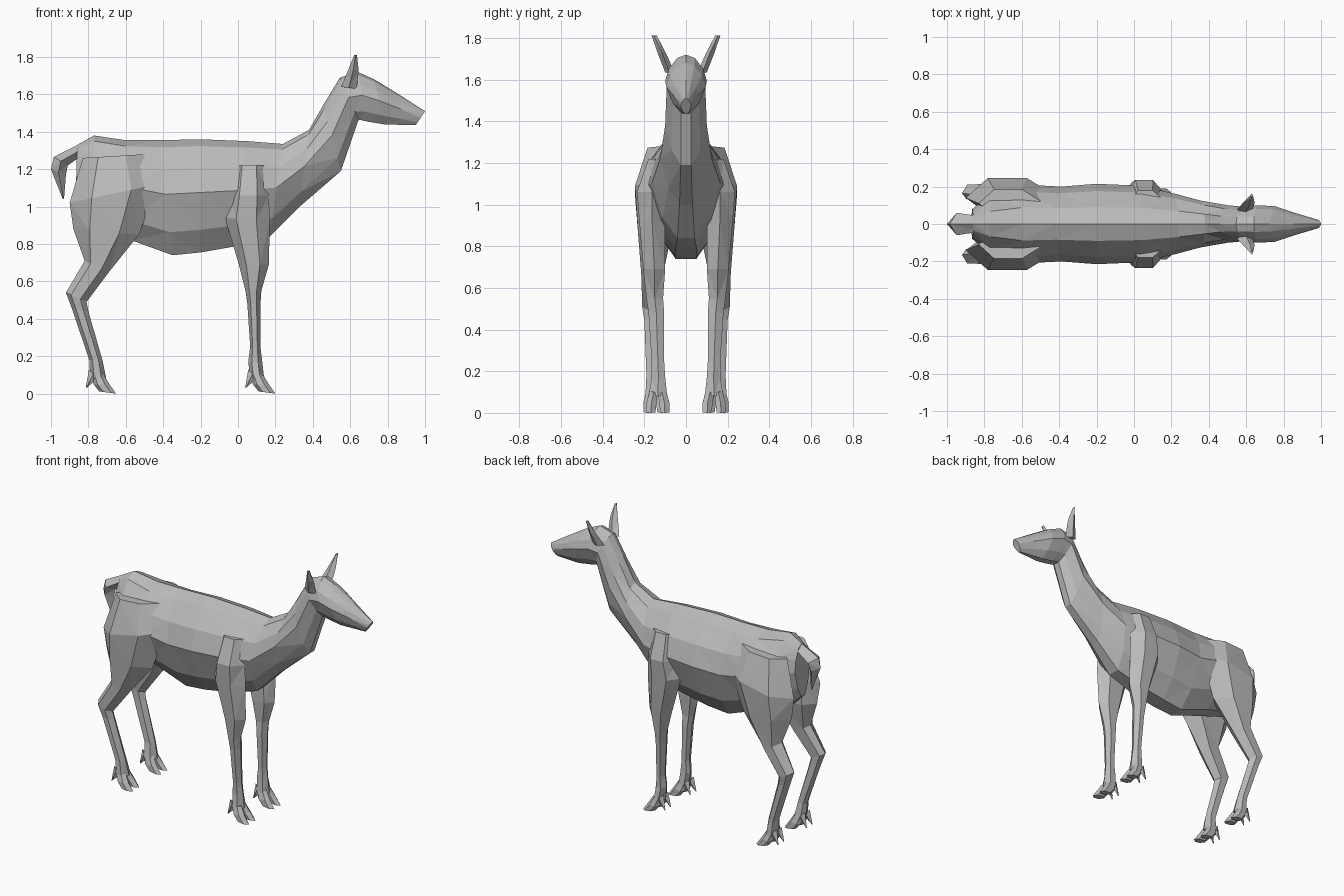
import bpy
import bmesh

cube = bpy.data.objects.get("Cube")
if cube:
    bpy.data.objects.remove(cube, do_unlink=True)

# Single flat coat colour
GREY = (0.5, 0.5, 0.5, 1)
coat = bpy.data.materials.new("coat_grey")
coat.use_nodes = True
coat.diffuse_color = GREY
shader = next(n for n in coat.node_tree.nodes if n.type == 'BSDF_PRINCIPLED')
shader.inputs["Base Color"].default_value = GREY
shader.inputs["Roughness"].default_value = 0.9

# Section outlines: (fraction from first to second edge, fraction across y)
HALF = [(0, 0), (.06, .42), (.25, .82), (.47, 1), (.8, .68), (1, .25)]
TRUNK = [(t, .5 + s / 2) for t, s in HALF] + [(t, .5 - s / 2) for t, s in HALF[:0:-1]]
HEX = [(0, .4), (.25, 1), (.7, 1), (1, .5), (.75, 0), (.2, 0)]
DIAMOND = [(0, .5), (.5, 1), (1, .5), (.5, 0)]


def loft(name, outline, rings, mirror=False):
    """Skin rings of (edge a (x, z), edge b (x, z), y low, y high)."""
    bm = bmesh.new()
    loops = []
    for a, b, y0, y1 in rings:
        loops.append([bm.verts.new((a[0] + (b[0] - a[0]) * t,
                                    y0 + (y1 - y0) * s,
                                    a[1] + (b[1] - a[1]) * t)) for t, s in outline])
    n = len(outline)
    for p, q in zip(loops, loops[1:]):
        for i in range(n):
            j = (i + 1) % n
            bm.faces.new((p[i], p[j], q[j], q[i]))
    bm.faces.new(loops[0])
    bm.faces.new(loops[-1])
    bmesh.ops.triangulate(bm, faces=bm.faces[:])
    bmesh.ops.recalc_face_normals(bm, faces=bm.faces[:])
    mesh = bpy.data.meshes.new(name)
    bm.to_mesh(mesh)
    bm.free()
    mesh.materials.append(coat)
    obj = bpy.data.objects.new(name, mesh)
    bpy.context.collection.objects.link(obj)
    if mirror:
        mod = obj.modifiers.new("mirror", 'MIRROR')
        mod.use_axis = (False, True, False)
        mod.use_mirror_merge = False
    return obj


def centred(rows):
    return [(a, b, -w, w) for a, b, w in rows]


# Trunk, neck and head in one skin, from rump to nose
loft("body_neck_head", TRUNK, centred([
    ((-.86, 1.33), (-.87, .98), .08),
    ((-.77, 1.38), (-.77, .88), .16),
    ((-.6, 1.355), (-.57, .82), .21),
    ((-.42, 1.355), (-.35, .74), .2),
    ((-.2, 1.36), (-.2, .755), .215),
    ((.05, 1.35), (.0, .79), .205),
    ((.24, 1.335), (.17, .84), .165),
    ((.38, 1.41), (.33, 1.0), .125),
    ((.46, 1.55), (.55, 1.19), .1),
    ((.545, 1.69), (.645, 1.465), .092),
    ((.64, 1.72), (.69, 1.455), .1),
    ((.73, 1.68), (.78, 1.44), .095),
    ((.86, 1.6), (.87, 1.437), .058),
    ((1.0, 1.51), (.95, 1.435), .025),
]))

# Tail hanging behind the rump
loft("tail", DIAMOND, centred([
    ((-.79, 1.365), (-.84, 1.27), .04),
    ((-.985, 1.265), (-.91, 1.22), .06),
    ((-1.0, 1.2), (-.92, 1.17), .045),
    ((-.937, 1.04), (-.93, 1.045), .006),
]))

# Pointed ears
loft("ears", DIAMOND, [
    ((.55, 1.64), (.635, 1.63), .055, .1),
    ((.585, 1.72), (.645, 1.73), .095, .135),
    ((.622, 1.812), (.636, 1.81), .14, .165),
], mirror=True)

# Front legs: shoulder to ankle
loft("front_legs", HEX, [
    ((-.02, 1.22), (.15, 1.22), .09, .18),
    ((-.045, 1.06), (.165, 1.06), .09, .235),
    ((-.07, .94), (.17, .92), .1, .225),
    ((.005, .69), (.165, .69), .1, .205),
    ((.04, .55), (.125, .55), .11, .19),
    ((.05, .48), (.12, .48), .105, .18),
    ((.065, .25), (.12, .25), .105, .165),
    ((.055, .17), (.13, .17), .1, .165),
    ((.065, .08), (.14, .08), .09, .18),
], mirror=True)

# Hind legs: haunch, hock and ankle
loft("hind_legs", HEX, [
    ((-.83, 1.26), (-.5, 1.28), .06, .185),
    ((-.9, 1.02), (-.43, 1.12), .07, .245),
    ((-.88, .88), (-.53, .85), .07, .23),
    ((-.82, .71), (-.69, .65), .11, .215),
    ((-.92, .54), (-.81, .49), .135, .21),
    ((-.89, .46), (-.8, .44), .135, .2),
    ((-.795, .18), (-.725, .18), .125, .19),
    ((-.79, .08), (-.705, .08), .105, .195),
], mirror=True)

# Cloven feet with a dewclaw behind each toe
for leg, dx, yc in (("front", 0, .135), ("hind", -.852, .15)):
    for side, s in (("inner", -1), ("outer", 1)):
        def span(near, far):
            return sorted((yc + s * near, yc + s * far))
        loft(f"{leg}_{side}_toes", HEX, [
            ((dx + .065, .11), (dx + .135, .1), *span(.0, .04)),
            ((dx + .08, .05), (dx + .165, .05), *span(.006, .055)),
            ((dx + .11, .012), (dx + .2, 0), *span(.012, .055)),
        ], mirror=True)
        loft(f"{leg}_{side}_dewclaws", DIAMOND, [
            ((dx + .055, .13), (dx + .1, .08), *span(.01, .04)),
            ((dx + .038, .03), (dx + .046, .034), *span(.025, .035)),
        ], mirror=True)
